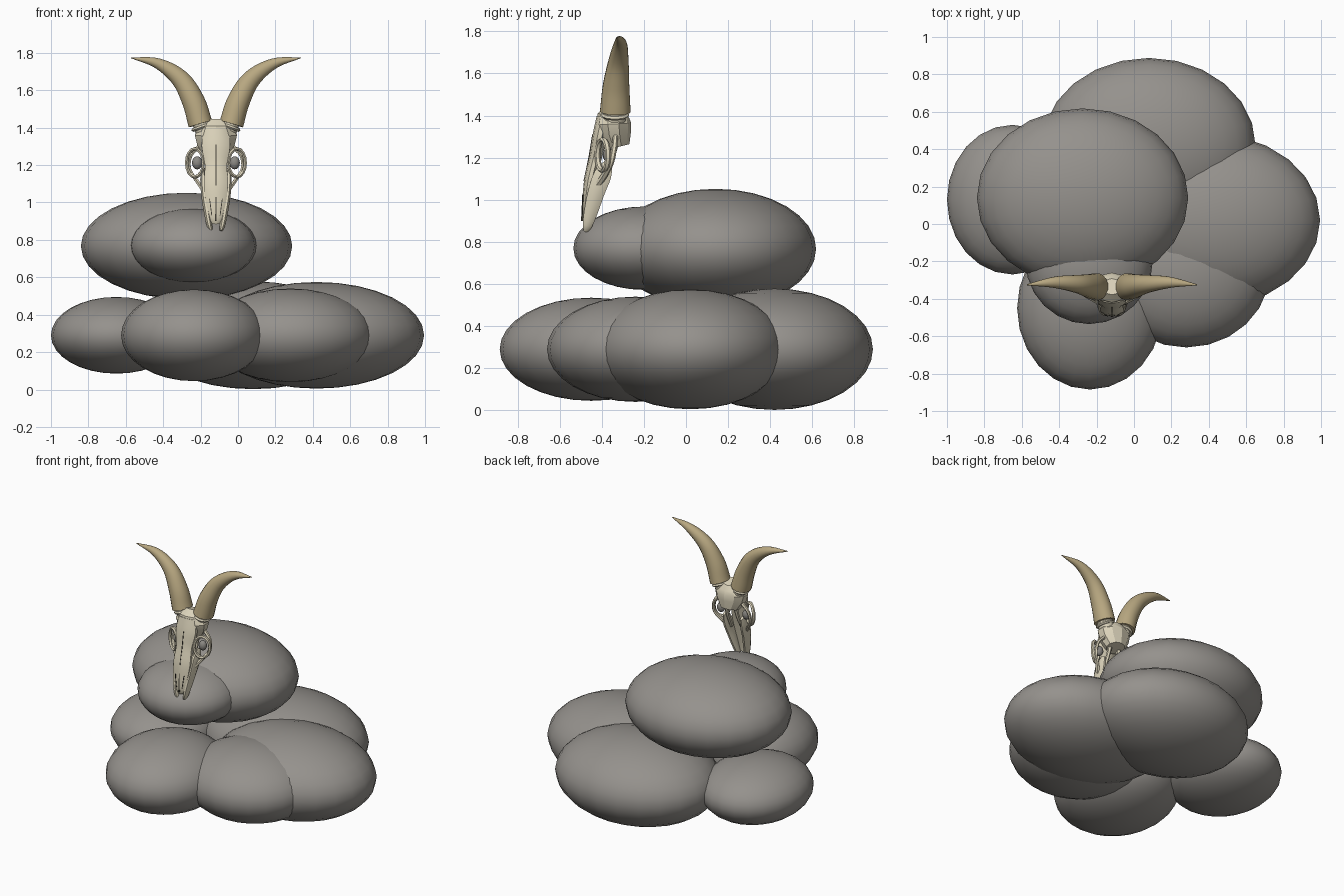
import bpy, bmesh, math
from mathutils import Vector

if "Cube" in bpy.data.objects:
    bpy.data.objects.remove(bpy.data.objects["Cube"])

CX = -0.118  # skull centre line


def material(name, rgb):
    m = bpy.data.materials.new(name)
    m.use_nodes = True
    m.diffuse_color = (*rgb, 1)
    m.node_tree.nodes["Principled BSDF"].inputs["Base Color"].default_value = (*rgb, 1)
    return m


STONE = material("grey stone", (0.30, 0.285, 0.265))
BONE = material("ivory bone", (0.72, 0.66, 0.50))
HORN = material("tan horn", (0.48, 0.39, 0.22))
DARK = material("dark cavity", (0.05, 0.045, 0.035))
SOCKET = material("socket grey", (0.26, 0.25, 0.23))


def smooth(obj, mat, angle=40):
    obj.data.materials.append(mat)
    bpy.ops.object.select_all(action="DESELECT")
    obj.select_set(True)
    bpy.context.view_layer.objects.active = obj
    bpy.ops.object.shade_smooth_by_angle(angle=math.radians(angle))
    return obj


def ellipsoid(name, centre, radii, mat, segments=24, rings=16):
    bpy.ops.mesh.primitive_uv_sphere_add(segments=segments, ring_count=rings, location=centre)
    obj = bpy.context.object
    obj.name = name
    obj.scale = radii
    bpy.ops.object.transform_apply(location=False, rotation=False, scale=True)
    return smooth(obj, mat)


def refine(stations, steps):
    """Catmull-Rom interpolation of stations of any width."""
    pts = [Vector(s) for s in stations]
    pts = [2 * pts[0] - pts[1]] + pts + [2 * pts[-1] - pts[-2]]
    out = []
    for a, b, c, d in zip(pts, pts[1:], pts[2:], pts[3:]):
        for k in range(steps):
            t = k / steps
            out.append(0.5 * (2 * b + (c - a) * t + (2 * a - 5 * b + 4 * c - d) * t * t
                              + (3 * b - a - 3 * c + d) * t ** 3))
    return out + [pts[-2]]


def loft(name, stations, mat, side=1, sides=12, steps=3, angle=40, closed=False):
    """Tube through (x, y, z, radius across, radius in depth), x measured from the centre line."""
    rows = refine(stations, steps) if steps > 1 else [Vector(s) for s in stations]
    path = [Vector((CX + side * r[0], r[1], r[2])) for r in rows]
    if closed:
        rows, path = rows[:-1], path[:-1]
    n = len(path)
    bm = bmesh.new()
    loops = []
    for i, p in enumerate(path):
        after = path[(i + 1) % n] if closed else path[min(i + 1, n - 1)]
        before = path[i - 1] if closed else path[max(i - 1, 0)]
        tangent = (after - before).normalized()
        across = tangent.cross(Vector((0, 1, 0))).normalized()
        depth = across.cross(tangent)
        loop = []
        for k in range(sides):
            a = math.tau * (k + 0.5) / sides
            loop.append(bm.verts.new(p + across * (math.cos(a) * rows[i][3])
                                     + depth * (math.sin(a) * rows[i][4])))
        loops.append(loop)
    pairs = list(zip(loops, loops[1:])) + ([(loops[-1], loops[0])] if closed else [])
    for lo, hi in pairs:
        for k in range(sides):
            j = (k + 1) % sides
            bm.faces.new((lo[k], lo[j], hi[j], hi[k]))
    if not closed:
        bm.faces.new(loops[0])
        bm.faces.new(loops[-1])
    bmesh.ops.recalc_face_normals(bm, faces=bm.faces)
    mesh = bpy.data.meshes.new(name)
    bm.to_mesh(mesh)
    bm.free()
    obj = bpy.data.objects.new(name, mesh)
    bpy.context.collection.objects.link(obj)
    return smooth(obj, mat, angle)


# Stacked boulders
for name, centre, radii in [
    ("left_boulder", (0.42, 0.02, 0.29), (0.575, 0.46, 0.285)),
    ("back_boulder", (0.08, 0.42, 0.29), (0.57, 0.468, 0.288)),
    ("right_boulder", (-0.65, 0.13, 0.29), (0.35, 0.40, 0.205)),
    ("front_boulder", (-0.235, -0.45, 0.29), (0.39, 0.435, 0.245)),
    ("front_left_boulder", (0.28, -0.24, 0.29), (0.45, 0.42, 0.25)),
    ("top_boulder", (-0.275, 0.14, 0.767), (0.565, 0.478, 0.285)),
    ("top_front_boulder", (-0.24, -0.20, 0.77), (0.34, 0.335, 0.198)),
]:
    ellipsoid(name, centre, radii, STONE)

# Braincase and brow
loft("braincase", [(0, -0.335, 1.435, 0.055, 0.045), (0, -0.345, 1.40, 0.09, 0.075),
                   (0, -0.345, 1.36, 0.118, 0.085), (0, -0.34, 1.31, 0.105, 0.08),
                   (0, -0.325, 1.25, 0.065, 0.058)], BONE, sides=10, steps=1, angle=25)

# Long face plate and nose bridge
loft("face", [(0, -0.39, 1.39, 0.07, 0.035), (0, -0.41, 1.30, 0.08, 0.035),
              (0, -0.43, 1.20, 0.062, 0.03), (0, -0.455, 1.10, 0.068, 0.028),
              (0, -0.47, 1.00, 0.056, 0.022), (0, -0.478, 0.92, 0.036, 0.016),
              (0, -0.475, 0.885, 0.02, 0.01)], BONE, sides=10, angle=35)

# Dark seam and nose slots
loft("brow_seam", [(0, -0.443, 1.31, 0.003, 0.004), (0, -0.461, 1.20, 0.003, 0.004),
                   (0, -0.484, 1.09, 0.003, 0.004)], DARK, sides=4, steps=2)
loft("nose_slot", [(0, -0.489, 1.03, 0.003, 0.005), (0, -0.495, 0.90, 0.006, 0.005)],
     DARK, sides=4, steps=1)

for side, word in ((1, "left"), (-1, "right")):
    # Jaw plate running down to the front prong
    loft(word + "_jaw", [(0.068, -0.365, 1.18, 0.010, 0.02), (0.068, -0.395, 1.12, 0.017, 0.045),
                         (0.062, -0.425, 1.04, 0.018, 0.043), (0.048, -0.45, 0.95, 0.018, 0.036),
                         (0.035, -0.468, 0.88, 0.016, 0.025), (0.026, -0.475, 0.85, 0.009, 0.012)],
         BONE, side, sides=8)
    loft(word + "_nostril", [(0.034, -0.486, 1.02, 0.003, 0.007),
                             (0.022, -0.489, 0.93, 0.003, 0.007)], DARK, side, sides=4, steps=1)

    # Eye ring, socket and cheek arch
    ring = []
    for k in range(17):
        a = math.tau * k / 16
        ring.append((0.112 + 0.045 * math.cos(a), -0.395 + 0.025 * math.cos(a),
                     1.212 + 0.075 * math.sin(a), 0.010, 0.014))
    loft(word + "_eye_ring", ring, BONE, side, sides=6, steps=1, closed=True)
    ellipsoid(word + "_socket", (CX + side * 0.10, -0.37, 1.212), (0.028, 0.025, 0.035),
              SOCKET, 12, 8)
    loft(word + "_cheek_arch", [(0.09, -0.335, 1.30, 0.013, 0.013), (0.135, -0.34, 1.25, 0.010, 0.013),
                                (0.142, -0.355, 1.18, 0.010, 0.014), (0.105, -0.385, 1.12, 0.011, 0.016),
                                (0.07, -0.42, 1.07, 0.012, 0.016)], BONE, side, sides=6)
    loft(word + "_palate_bar", [(0.035, -0.33, 1.28, 0.016, 0.014), (0.04, -0.36, 1.18, 0.012, 0.014),
                                (0.045, -0.41, 1.08, 0.012, 0.014)], BONE, side, sides=6)

    # Horn core, collar and horn
    loft(word + "_horn_core", [(0.06, -0.34, 1.36, 0.045, 0.05), (0.083, -0.337, 1.44, 0.05, 0.06)],
         BONE, side, steps=1)
    loft(word + "_horn_collar", [(0.074, -0.338, 1.395, 0.052, 0.060), (0.077, -0.338, 1.403, 0.058, 0.068),
                                 (0.08, -0.338, 1.412, 0.052, 0.060)], BONE, side, sides=16, steps=1)
    loft(word + "_horn", [(0.083, -0.336, 1.42, 0.066, 0.074), (0.120, -0.332, 1.54, 0.062, 0.064),
                          (0.190, -0.32, 1.66, 0.050, 0.048), (0.310, -0.312, 1.743, 0.029, 0.030),
                          (0.455, -0.325, 1.774, 0.002, 0.003)], HORN, side, sides=16, steps=5)
